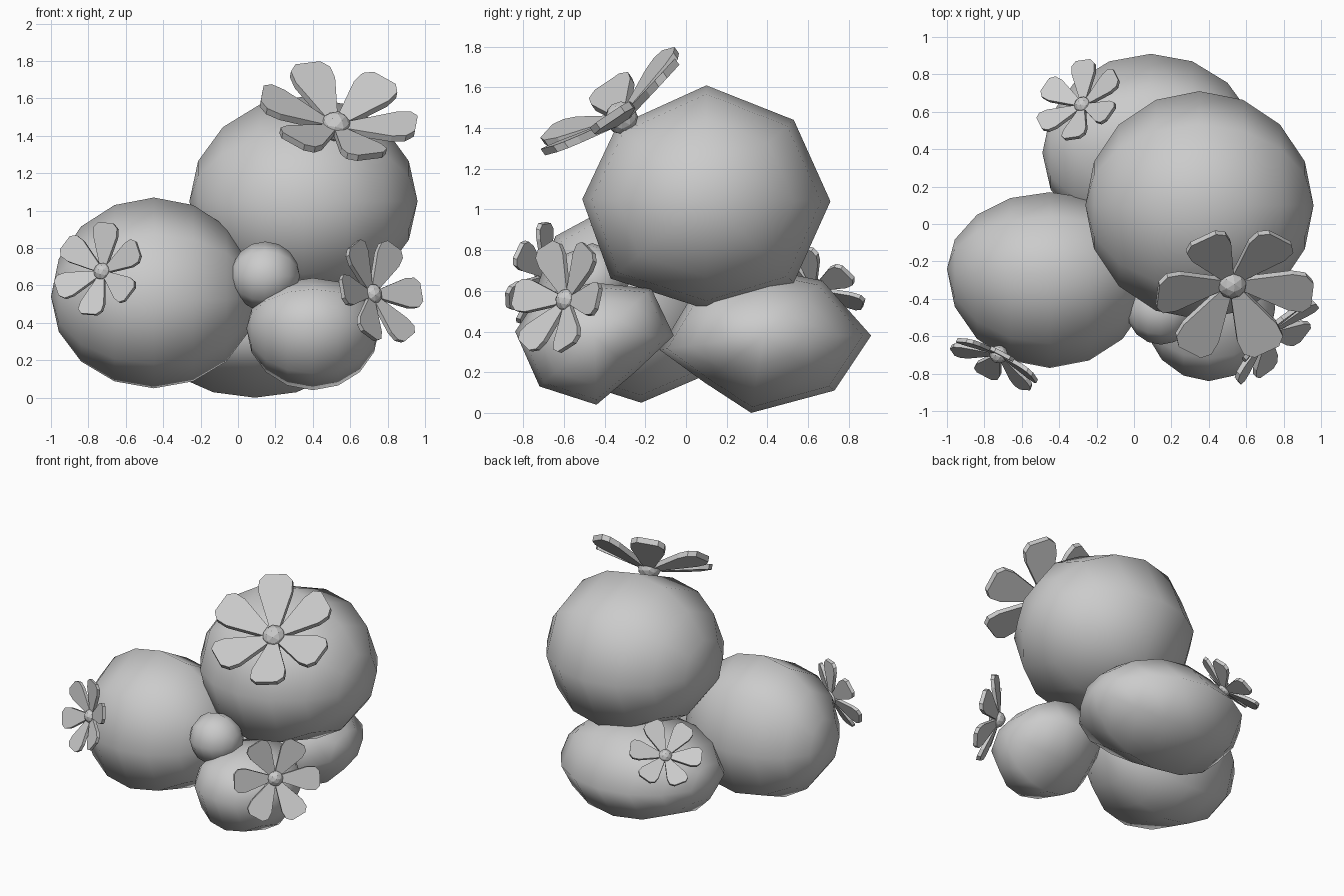
import bpy, bmesh, math
from mathutils import Vector, Matrix

if "Cube" in bpy.data.objects:
    bpy.data.objects.remove(bpy.data.objects["Cube"])


def make_object(name, bm, smooth):
    bmesh.ops.recalc_face_normals(bm, faces=bm.faces)
    for f in bm.faces:
        f.smooth = smooth
    me = bpy.data.meshes.new(name)
    bm.to_mesh(me)
    bm.free()
    ob = bpy.data.objects.new(name, me)
    bpy.context.collection.objects.link(ob)
    return ob


def blob(name, centre, half_x, octagon, rings=8):
    """Eight-sided ball with its poles on x; octagon is the (y, z) mid section."""
    c = Vector(centre)
    bm = bmesh.new()
    left = bm.verts.new(c - Vector((half_x, 0, 0)))
    right = bm.verts.new(c + Vector((half_x, 0, 0)))
    loops = []
    for i in range(1, rings):
        t = math.pi * i / rings
        s = math.sin(t)
        loops.append([bm.verts.new((c.x - half_x * math.cos(t),
                                    c.y + (y - c.y) * s,
                                    c.z + (z - c.z) * s)) for y, z in octagon])
    n = len(octagon)
    for k in range(n):
        j = (k + 1) % n
        bm.faces.new((left, loops[0][k], loops[0][j]))
        bm.faces.new((right, loops[-1][j], loops[-1][k]))
        for a, b in zip(loops, loops[1:]):
            bm.faces.new((a[k], b[k], b[j], a[j]))
    return make_object(name, bm, True)


def flower(name, centre, normal, radius, phase=0, cup=15):
    """Six thick petals around a small round heart."""
    n = Vector(normal).normalized()
    up = (Vector((0, 0, 1)) - n * n.z).normalized()
    frame = Matrix((up.cross(n), up, n)).transposed().to_4x4()
    place = Matrix.Translation(centre) @ frame @ Matrix.Scale(radius, 4)
    half = [(0.1, 0.07), (0.72, 0.27), (0.9, 0.27), (1.0, 0.17)]
    outline = [(-w, r) for r, w in half] + [(w, r) for r, w in reversed(half)]
    bm = bmesh.new()
    for k in range(6):
        turn = (Matrix.Rotation(math.radians(60 * k + phase), 4, 'Z')
                @ Matrix.Rotation(math.radians(cup), 4, 'X'))
        vs = [bm.verts.new(place @ turn @ Vector((x, y, -0.04))) for x, y in outline]
        face = bm.faces.new(vs)
        ext = bmesh.ops.extrude_face_region(bm, geom=[face], use_keep_orig=True)
        bmesh.ops.translate(bm, vec=n * radius * 0.09,
                            verts=[v for v in ext['geom'] if isinstance(v, bmesh.types.BMVert)])
    bmesh.ops.create_icosphere(bm, subdivisions=2, radius=0.19,
                               matrix=place @ Matrix.Translation((0, 0, 0.03)))
    return make_object(name, bm, False)


# Round cactus bodies
blob("left_ball", (-0.45, -0.24, 0.54), 0.55,
     [(0.17, 0.52), (0.04, 0.90), (-0.27, 1.07), (-0.64, 0.87),
      (-0.77, 0.52), (-0.63, 0.18), (-0.22, 0.05), (0.06, 0.17)])
blob("top_ball", (0.35, 0.10, 1.05), 0.61,
     [(0.71, 1.04), (0.53, 1.44), (0.10, 1.61), (-0.34, 1.41),
      (-0.51, 1.05), (-0.37, 0.66), (0.10, 0.51), (0.53, 0.64)])
blob("front_ball", (0.40, -0.45, 0.37), 0.355,
     [(-0.06, 0.38), (-0.17, 0.61), (-0.45, 0.64), (-0.72, 0.58),
      (-0.84, 0.40), (-0.72, 0.13), (-0.44, 0.04), (-0.25, 0.20)])
blob("back_ball", (0.09, 0.38, 0.38), 0.58,
     [(0.91, 0.38), (0.67, 0.65), (0.42, 0.70), (0.05, 0.61),
      (-0.13, 0.31), (0.09, 0.15), (0.32, 0.0), (0.73, 0.11)])
blob("bud_ball", (0.145, -0.46, 0.65), 0.185,
     [(-0.46 + 0.185 * math.cos(a * math.pi / 4), 0.65 + 0.185 * math.sin(a * math.pi / 4))
      for a in range(8)])

# Flowers
flower("top_flower", (0.52, -0.31, 1.44), (0.16, -0.56, 0.8), 0.43, phase=11)
flower("right_flower", (0.71, -0.58, 0.55), (0.65, -0.65, 0.25), 0.30, phase=28)
flower("left_flower", (-0.72, -0.69, 0.67), (-0.42, -0.85, 0.27), 0.26, phase=-4)
flower("back_flower", (-0.27, 0.63, 0.61), (-0.42, 0.5, 0.72), 0.25, phase=20)
